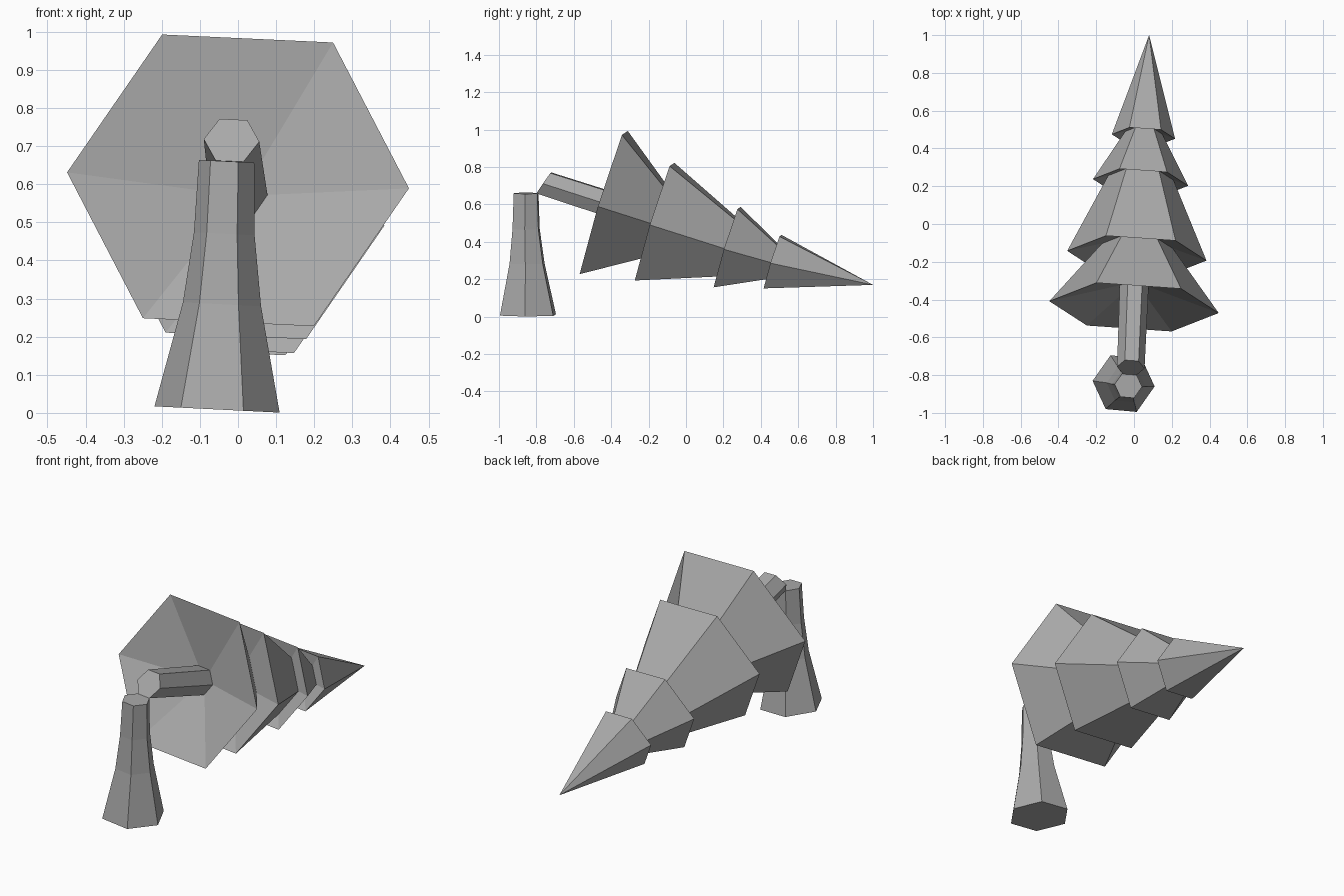
import bpy
import bmesh
from math import cos, sin, radians
from mathutils import Vector

SIDES = 6

cube = bpy.data.objects.get("Cube")
if cube:
    bpy.data.objects.remove(cube, do_unlink=True)

grey = bpy.data.materials.new("plain grey")
grey.use_nodes = True
COLOUR = (0.4, 0.4, 0.4, 1)
grey.diffuse_color = COLOUR
grey.node_tree.nodes["Principled BSDF"].inputs["Base Color"].default_value = COLOUR


def loft(name, rings, side, axis, hollow=0, slant=0):
    """Skin six-sided rings (centre, radius); radius 0 is a point.
    hollow sinks the first cap to a point, slant skews the first ring."""
    axis = Vector(axis).normalized()
    side = Vector(side)
    side = (side - axis * side.dot(axis)).normalized()
    up = side.cross(axis)
    bm = bmesh.new()
    loops = []
    for n, (centre, radius) in enumerate(rings):
        centre = Vector(centre)
        if radius == 0:
            loops.append([bm.verts.new(centre)] * SIDES)
            continue
        loop = []
        for i in range(SIDES):
            a = radians(i * 360 / SIDES)
            p = centre + radius * (cos(a) * side + sin(a) * up)
            if n == 0:
                p += axis * slant * radius * sin(a)
            loop.append(bm.verts.new(p))
        loops.append(loop)
    # Side faces
    for low, high in zip(loops, loops[1:]):
        for i in range(SIDES):
            j = (i + 1) % SIDES
            corners = [low[i], low[j], high[j], high[i]]
            bm.faces.new(list(dict.fromkeys(corners)))
    # End caps
    if hollow:
        point = bm.verts.new(Vector(rings[0][0]) + axis * hollow)
        for i in range(SIDES):
            bm.faces.new([loops[0][i], point, loops[0][(i + 1) % SIDES]])
    else:
        bm.faces.new(loops[0])
    if rings[-1][1] > 0:
        bm.faces.new(loops[-1])
    bmesh.ops.recalc_face_normals(bm, faces=bm.faces)
    mesh = bpy.data.meshes.new(name)
    bm.to_mesh(mesh)
    bm.free()
    mesh.materials.append(grey)
    obj = bpy.data.objects.new(name, mesh)
    bpy.context.collection.objects.link(obj)
    return obj


# Flared standing stump, leaning slightly
loft("stump", [
    ((-0.055, -0.845, 0.009), 0.165),
    ((-0.042, -0.85, 0.285), 0.103),
    ((-0.036, -0.855, 0.47), 0.08),
    ((-0.03, -0.855, 0.66), 0.073),
], side=(1, -0.09, 0), axis=(0.05, 0, 1))

# Fallen trunk with a slanted broken end
TREE_AXIS = (0.053, 0.955, -0.294)
TREE_SIDE = (0.998, -0.078, -0.044)
loft("fallen_trunk", [
    ((-0.017, -0.76, 0.715), 0.073),
    ((0.003, -0.28, 0.56), 0.077),
], TREE_SIDE, TREE_AXIS, slant=0.31)

# Foliage tiers: centre, base radius, radius where the next tier begins, hollow
TIERS = [
    ((0, -0.44, 0.61), 0.45, 0.23, 0.14),
    ((0.015, -0.168, 0.508), 0.37, 0.185, 0.11),
    ((0.035, 0.22, 0.372), 0.253, 0.11, 0.08),
    ((0.05, 0.463, 0.294), 0.168, 0, 0.05),
]
TIP = (0.08, 1.0, 0.17)
ends = [t[0] for t in TIERS[1:]] + [TIP]
for k, (tier, end) in enumerate(zip(TIERS, ends)):
    base, wide, narrow, hollow = tier
    # Run each tier a little way inside the next one
    f = 1.22 if narrow else 1
    top = Vector(base).lerp(Vector(end), f)
    loft(f"foliage_tier_{k + 1}",
         [(base, wide), (top, wide + (narrow - wide) * f)],
         TREE_SIDE, TREE_AXIS, hollow=hollow)
